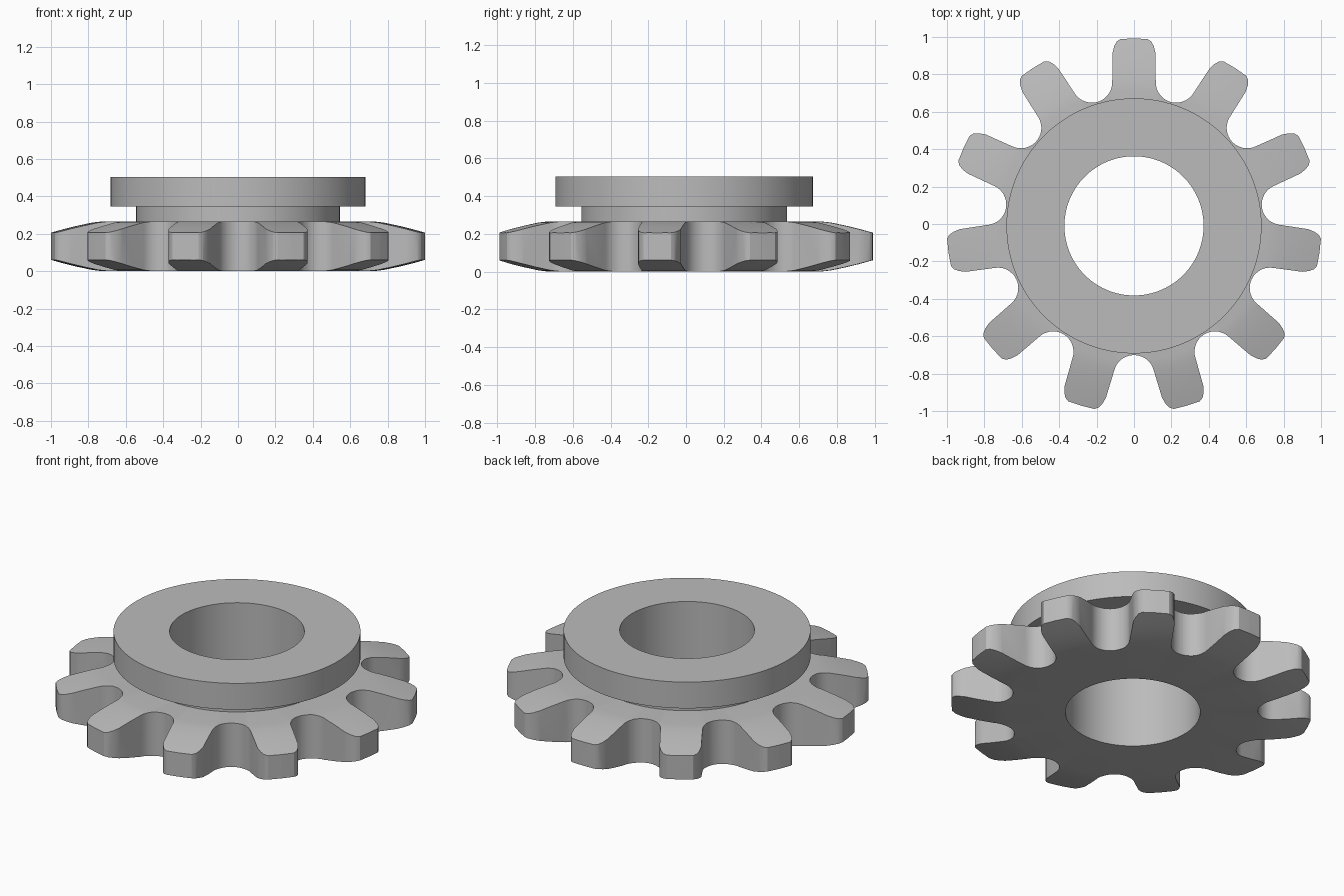
import bpy, bmesh, math
from mathutils import Vector, Matrix

if "Cube" in bpy.data.objects:
    bpy.data.objects.remove(bpy.data.objects["Cube"])

TEETH = 11
CENTRE_Y = -0.01
BORE, TOP = 0.372, 0.267

steel = bpy.data.materials.new("plain_grey")
steel.use_nodes = True
grey = (0.5, 0.5, 0.5, 1)
steel.diffuse_color = grey
steel.node_tree.nodes["Principled BSDF"].inputs["Base Color"].default_value = grey


def finish(name, bm):
    bmesh.ops.recalc_face_normals(bm, faces=bm.faces)
    mesh = bpy.data.meshes.new(name)
    bm.to_mesh(mesh)
    bm.free()
    mesh.materials.append(steel)
    ob = bpy.data.objects.new(name, mesh)
    ob.location.y = CENTRE_Y
    bpy.context.collection.objects.link(ob)
    return ob


def lathe(name, profile, steps=132):
    """Spin a closed (radius, height) profile about z."""
    bm = bmesh.new()
    verts = [bm.verts.new((r, 0, z)) for r, z in profile]
    edges = [bm.edges.new((v, verts[i - 1])) for i, v in enumerate(verts)]
    bmesh.ops.spin(bm, geom=verts + edges, cent=(0, 0, 0), axis=(0, 0, 1),
                   angle=math.tau, steps=steps, use_merge=True)
    bmesh.ops.remove_doubles(bm, verts=bm.verts, dist=1e-5)
    return finish(name, bm)


def smooth(ob, degrees=30):
    bpy.ops.object.select_all(action='DESELECT')
    ob.select_set(True)
    bpy.context.view_layer.objects.active = ob
    bpy.ops.object.shade_smooth_by_angle(angle=math.radians(degrees))


# Sprocket blank: bored disc thinning towards the rim on both sides
bevel = [(0.72, 0), (0.78, 0.007), (0.86, 0.024), (0.93, 0.041), (1.02, 0.066)]
lower = [(BORE, 0)] + bevel
upper = [(r, TOP - z) for r, z in reversed(lower)]
sprocket = lathe("toothed_wheel", lower + upper)

# Half tooth: round root seat, straight flank, rounded tip corner
half_pitch = math.pi / TEETH
seat_r, seat_dist = 0.109, 0.80
seat = Vector((math.cos(half_pitch), math.sin(half_pitch))) * seat_dist
half = []
for i in range(11):
    a = (half_pitch - math.pi) * (1 - i / 10) - math.pi / 2 * i / 10
    half.append(seat + Vector((math.cos(a), math.sin(a))) * seat_r)
half += [Vector(p) for p in
         [(0.925, 0.115), (0.96, 0.106), (0.985, 0.093), (0.999, 0.073)]]
tooth = [Vector((p.x, -p.y)) for p in half] + [Vector((1.002, 0))] + half[:0:-1]

# Tooth outline as a prism, used to trim the blank
bm = bmesh.new()
outline = []
for k in range(TEETH):
    turn = Matrix.Rotation(math.pi / 2 + k * 2 * half_pitch, 2)
    outline += [turn @ p for p in tooth]
face = bm.faces.new([bm.verts.new((p.x, p.y, -0.1)) for p in outline])
ext = bmesh.ops.extrude_face_region(bm, geom=[face])
bmesh.ops.translate(bm, vec=(0, 0, 0.5),
                    verts=[v for v in ext["geom"] if isinstance(v, bmesh.types.BMVert)])
cutter = finish("tooth_cutter", bm)
cutter.hide_render = True

mod = sprocket.modifiers.new("teeth", 'BOOLEAN')
mod.operation = 'INTERSECT'
mod.solver = 'EXACT'
mod.object = cutter
bpy.context.view_layer.update()
bpy.context.view_layer.objects.active = sprocket
bpy.ops.object.modifier_apply(modifier=mod.name)
bpy.data.objects.remove(cutter)
smooth(sprocket)

# Hub: narrow neck below a wide flange, sharing the bore
hub = lathe("hub_flange", [(BORE, TOP), (0.545, TOP), (0.545, 0.345),
                           (0.682, 0.345), (0.682, 0.505), (BORE, 0.505)])
smooth(hub)
